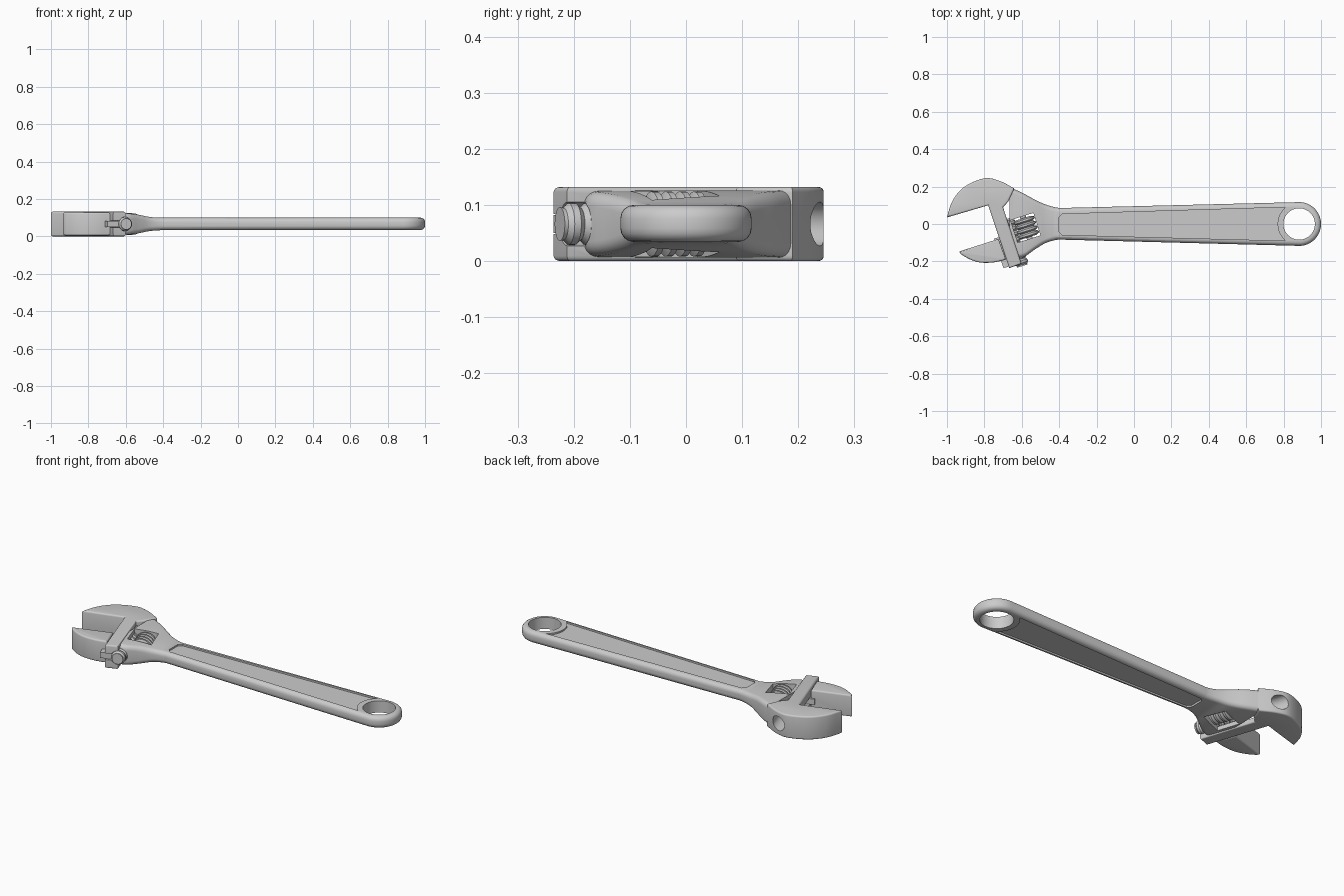
import bpy, bmesh
from math import sin, cos, pi, radians
from mathutils import Matrix

if "Cube" in bpy.data.objects:
    bpy.data.objects.remove(bpy.data.objects["Cube"])

ZC = 0.066                       # mid-plane height
# frame of the sliding rack: local x points to the handle, local y along the rack
FRAME = Matrix.Translation((-0.662, -0.02, ZC)) @ Matrix.Rotation(radians(17.6), 4, 'Z')


def smooth(pts, n=6):
    """Catmull-Rom curve through points of any dimension."""
    p = [pts[0]] + list(pts) + [pts[-1]]
    out = []
    for i in range(1, len(p) - 2):
        for k in range(n):
            t = k / n
            out.append(tuple(0.5 * (2*b + (c-a)*t + (2*a-5*b+4*c-d)*t*t + (3*b-a-3*c+d)*t**3)
                             for a, b, c, d in zip(*p[i-1:i+3])))
    return out + [tuple(pts[-1])]


def arc(cx, cy, r, a0, a1, n):
    return [(cx + r*cos(radians(a0 + (a1-a0)*i/n)), cy + r*sin(radians(a0 + (a1-a0)*i/n)))
            for i in range(n + 1)]


def finish(bm, name, matrix=None):
    bmesh.ops.recalc_face_normals(bm, faces=bm.faces)
    if matrix:
        bm.transform(matrix)
    me = bpy.data.meshes.new(name)
    bm.to_mesh(me)
    bm.free()
    ob = bpy.data.objects.new(name, me)
    bpy.context.collection.objects.link(ob)
    return ob


def plate(name, outline, z0, z1, bevel=0, matrix=None):
    """Extruded outline with rounded rims."""
    bm = bmesh.new()
    f = bm.faces.new([bm.verts.new((p[0], p[1], z0)) for p in outline])
    top = bmesh.ops.extrude_face_region(bm, geom=[f])['geom']
    bmesh.ops.translate(bm, vec=(0, 0, z1 - z0),
                        verts=[v for v in top if isinstance(v, bmesh.types.BMVert)])
    bmesh.ops.recalc_face_normals(bm, faces=bm.faces)
    if bevel:
        rims = [e for e in bm.edges if abs(e.verts[0].co.z - e.verts[1].co.z) < 1e-5]
        bmesh.ops.bevel(bm, geom=rims, offset=bevel, segments=4, profile=0.5, affect='EDGES')
    return finish(bm, name, matrix)


def box(name, x0, x1, y0, y1, h, bevel=0):
    return plate(name, [(x0, y0), (x1, y0), (x1, y1), (x0, y1)], -h, h, bevel, FRAME)


def skin(name, rings, matrix=None):
    """Closed loft through rings of equal point count."""
    bm = bmesh.new()
    vs = [[bm.verts.new(p) for p in r] for r in rings]
    n = len(vs[0])
    for a, b in zip(vs, vs[1:]):
        for i in range(n):
            bm.faces.new((a[i], a[(i+1) % n], b[(i+1) % n], b[i]))
    bm.faces.new(vs[0])
    bm.faces.new(vs[-1])
    return finish(bm, name, matrix)


def lathe(name, profile, x, n=32):
    """Turned part about local y; profile holds (y, radius)."""
    return skin(name, [[(x + r*cos(2*pi*i/n), y, r*sin(2*pi*i/n)) for i in range(n)]
                       for y, r in profile], FRAME)


def boolean(target, other, op='DIFFERENCE'):
    m = target.modifiers.new(op, 'BOOLEAN')
    m.operation, m.object, m.solver = op, other, 'EXACT'
    bpy.context.view_layer.objects.active = target
    bpy.ops.object.modifier_apply(modifier=m.name)
    bpy.data.objects.remove(other)


def teeth(y0, y1, count, r0, r1):
    s = (y1 - y0) / count
    return [(y0 + s*(i + t), r) for i in range(count)
            for t, r in ((0.0, r0), (0.3, r1), (0.7, r1), (0.99, r0))]


# handle with rounded hanging end
handle = plate('wrench_body', [(-0.45, -0.082)] + arc(0.883, 0, 0.117, -89, 89, 28)
               + [(-0.45, 0.084)], 0.034, 0.100, 0.024)

# neck: rounded-rectangle loft flaring into the head (x, top, bottom, half thickness)
sections = smooth([(-0.665, 0.197, -0.18, 0.060), (-0.594, 0.165, -0.178, 0.057),
                   (-0.53, 0.13, -0.136, 0.049), (-0.475, 0.105, -0.103, 0.038),
                   (-0.42, 0.089, -0.086, 0.0335), (-0.37, 0.083, -0.081, 0.032)], 4)
rings = []
for x, yt, yb, h in sections:
    r = 0.024
    ring = []
    for cy, cz, a in ((yt-r, h-r, 0), (yb+r, h-r, 90), (yb+r, r-h, 180), (yt-r, r-h, 270)):
        ring += [(x, p[0], ZC + p[1]) for p in arc(cy, cz, r, a, a + 90, 5)]
    rings.append(ring)
boolean(handle, skin('neck', rings), 'UNION')

# fixed jaw and raised guide band
head = smooth([(-1.0, 0.035), (-0.97, 0.125), (-0.905, 0.2), (-0.80, 0.244),
               (-0.72, 0.231), (-0.64, 0.19)])
head += [(-0.672, 0.12), (-0.70, 0.09), (-0.602, -0.212), (-0.667, -0.236), (-0.78, 0.10)]
boolean(handle, plate('fixed_jaw', head, 0, 0.132, 0.009), 'UNION')

# hanging hole, handle panels, worm window, rack bore and web slot
boolean(handle, plate('hole', arc(0.883, 0, 0.084, 0, 352.5, 47), -0.1, 0.3))
panel = [(-0.385, -0.058)] + arc(0.883, 0, 0.115, 231, 129, 16) \
    + [(-0.385, 0.053), (-0.403, 0.035), (-0.403, -0.04)]
for z0, z1 in ((0.091, 0.2), (-0.1, 0.043)):
    boolean(handle, plate('panel', panel, z0, z1))
boolean(handle, box('window', 0.014, 0.142, -0.088, 0.038, 0.2))
boolean(handle, lathe('bore', [(-0.35, 0.039), (0.4, 0.039)], 0))
boolean(handle, box('slot', -0.12, 0.0, -0.35, 0.11, 0.018))

# movable jaw
jaw = [(-0.725, -0.08), (-0.935, -0.147)] + smooth([(-0.925, -0.162), (-0.875, -0.19),
       (-0.82, -0.206), (-0.75, -0.205), (-0.684, -0.19)])
mover = plate('movable_jaw', jaw, 0.005, 0.128, 0.009)
boolean(mover, box('web', -0.10, 0.0, -0.195, -0.03, 0.016), 'UNION')

# toothed rack and worm with its pin
rack = lathe('rack', [(-0.215, 0.03)] + teeth(-0.208, 0.04, 8, 0.029, 0.037) + [(0.05, 0.03)], 0)
worm = lathe('worm', teeth(-0.078, 0.028, 4, 0.042, 0.058), 0.082)
pin = lathe('worm_pin', [(-0.10, 0.016), (0.05, 0.016)], 0.082, 16)

for ob in (handle, mover, rack, worm, pin):
    bpy.ops.object.select_all(action='DESELECT')
    ob.select_set(True)
    bpy.context.view_layer.objects.active = ob
    bpy.ops.object.shade_smooth_by_angle(angle=radians(32))
